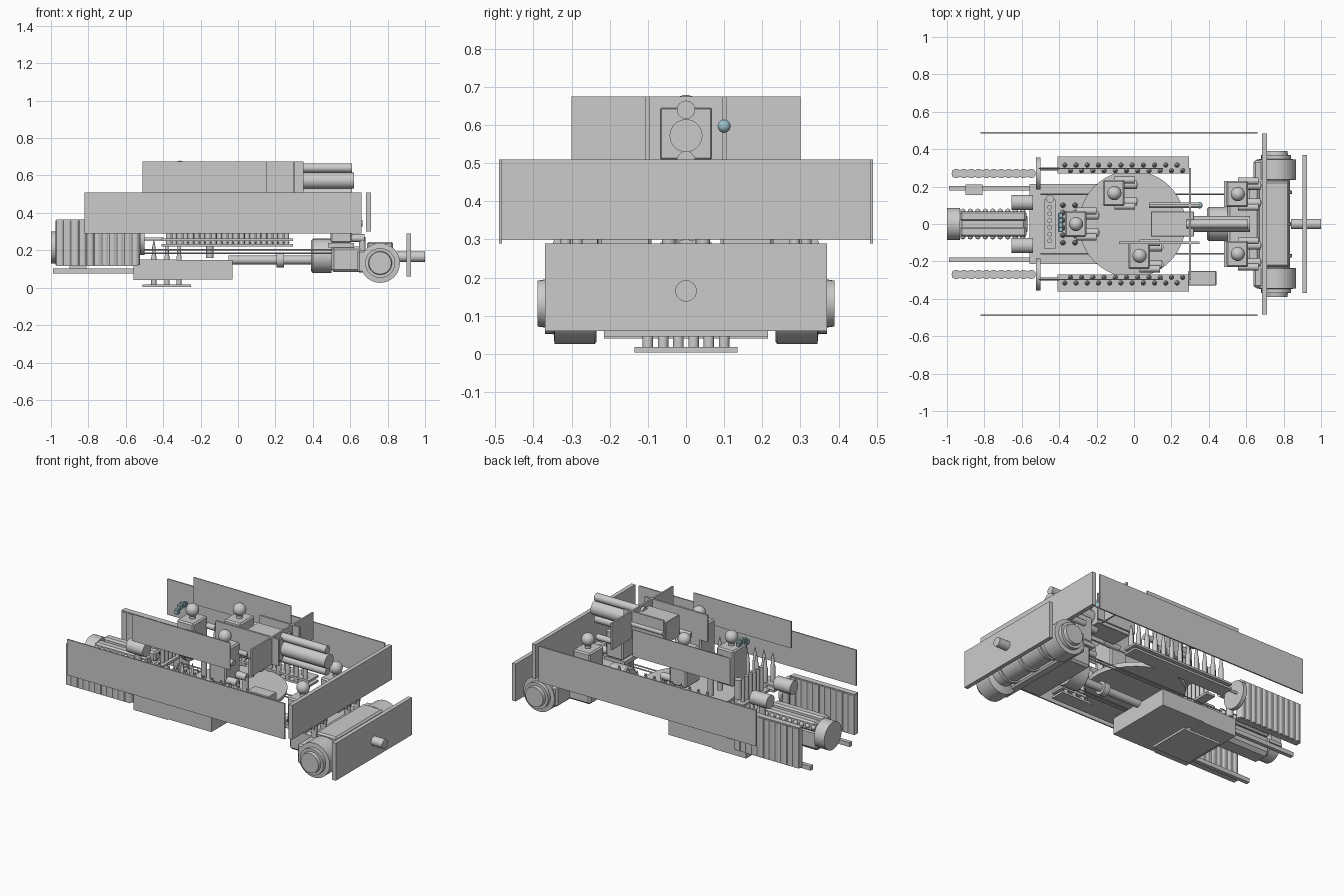
import bpy, bmesh, math
from mathutils import Vector

if "Cube" in bpy.data.objects:
    bpy.data.objects.remove(bpy.data.objects["Cube"])

teal = bpy.data.materials.new("teal")
teal.diffuse_color = (0.35, 0.55, 0.6, 1)
teal.use_nodes = True
teal.node_tree.nodes["Principled BSDF"].inputs["Base Color"].default_value = teal.diffuse_color

def finish(name, bm, smooth=False, mat=None):
    me = bpy.data.meshes.new(name)
    bm.to_mesh(me)
    bm.free()
    ob = bpy.data.objects.new(name, me)
    bpy.context.collection.objects.link(ob)
    if mat:
        me.materials.append(mat)
    if smooth:
        bpy.context.view_layer.objects.active = ob
        ob.select_set(True)
        bpy.ops.object.shade_smooth_by_angle(angle=math.radians(35))
        ob.select_set(False)
    return ob

def box(name, x, y, z, mat=None, bevel=0):
    bm = bmesh.new()
    bmesh.ops.create_cube(bm, size=1)
    for v in bm.verts:
        v.co = Vector([(a + b) / 2 + c * (b - a) for (a, b), c in zip((x, y, z), v.co)])
    if bevel:
        bmesh.ops.bevel(bm, geom=bm.edges[:], offset=bevel, segments=1, affect='EDGES')
    return finish(name, bm, mat=mat)

def lathe(name, base, axis, profile, sides=24, mat=None):
    """Turn (distance, radius) pairs around an axis starting at base."""
    bm = bmesh.new()
    q = Vector((0, 0, 1)).rotation_difference(Vector(axis))
    rings = []
    for d, r in profile:
        rings.append([bm.verts.new(Vector(base) + q @ Vector(
            (r * math.cos(2 * math.pi * i / sides), r * math.sin(2 * math.pi * i / sides), d)))
            for i in range(sides)])
    for a, b in zip(rings, rings[1:]):
        for i in range(sides):
            j = (i + 1) % sides
            bm.faces.new((a[i], a[j], b[j], b[i]))
    bm.faces.new(rings[0][::-1])
    bm.faces.new(rings[-1])
    return finish(name, bm, True, mat)

def rod(name, base, axis, length, r, sides=24, mat=None):
    return lathe(name, base, axis, [(0, r), (length, r)], sides, mat)

def ball(name, c, r, mat=None):
    bm = bmesh.new()
    bmesh.ops.create_uvsphere(bm, u_segments=20, v_segments=12, radius=r)
    bmesh.ops.translate(bm, verts=bm.verts, vec=c)
    return finish(name, bm, True, mat)

X, Y, Z = (1, 0, 0), (0, 1, 0), (0, 0, 1)

def shell(x, y, z, h, r=0.014):
    lathe("shell", (x, y, z), Z, [(0, r), (h * .62, r), (h * .66, r * .8), (h * .85, r * .6), (h, r * .1)], 12)

# Armour plates of hull and turret
for s in (-1, 1):
    box("hull_side_plate", (-.82, .66), (s * .487 - .004, s * .487 + .004), (.29, .51))
    box("turret_side_plate", (-.51, .155), (s * .297 - .003, s * .297 + .003), (.51, .675))
    box("gun_cheek_plate", (-.08 if s < 0 else .08, .35), (s * .1 - .006, s * .1 + .006), (.51, .675))
box("turret_front_plate", (.295, .305), (-.3, .3), (.51, .675))
box("hull_front_upper_plate", (.685, .71), (-.485, .485), (.3, .51))
box("hull_front_lower_plate", (.9, .925), (-.37, .37), (.06, .29))
rod("front_shaft", (.84, 0, .165), X, .16, .028)

# Gun with recoil cylinders
box("gun_breech", (.09, .32), (-.067, .067), (.51, .645), bevel=.003)
rod("gun_barrel", (.25, 0, .572), X, .37, .043, 32)
for z in (.64, .507):
    rod("recoil_cylinder", (.28, 0, z), X, .33, .024)
rod("coaxial_gun", (.08, .1, .597), X, .27, .015, 16)
ball("coaxial_sight", (.35, .1, .597), .017, teal)

# Crew figures
def crew(x, y, head, seat=.37):
    box("crew_torso", (x - .06, x + .055), (y - .07, y + .07), (seat, head - .05), bevel=.008)
    rod("crew_neck", (x, y, head - .06), Z, .03, .018, 16)
    ball("crew_head", (x, y, head), .038)
    for s in (-1, 1):
        rod("crew_arm", (x, y + s * .07, head - .11), X, .11, .018, 16)
        rod("crew_thigh", (x, y + s * .045, seat + .025), X, .12, .022, 16)
        rod("crew_shin", (x + .11, y + s * .045, seat - .1), Z, .13, .018, 16)

crew(-.31, 0, .641)
crew(-.105, .165, .635)
crew(.03, -.17, .635)
for s in (-1, 1):
    crew(.555, s * .16, .455, seat=.24)
    box("crew_seat", (.48, .62), (s * .16 - .07, s * .16 + .07), (.215, .24))
# Small teal handset beside the commander
for y, z in ((-.03, .62), (-.005, .638), (.02, .645), (.045, .635)):
    box("teal_handset", (-.405, -.38), (y - .013, y + .013), (z - .015, z + .015), teal, .003)
rod("radio_post", (-.45, .135, .35), Z, .12, .022, 16)

# Turret basket floor
lathe("basket_floor", (-.01, 0, .22), Z, [(0, .2), (0, .28), (.025, .285), (.025, .2)], 48)
rod("basket_hub", (-.15, 0, .16), Z, .06, .02)

# Sponson racks with standing shells
for s in (-1, 1):
    for z in (.22, .25):
        box("sponson_rack", (-.41, .295), (s * .315 - .045, s * .315 + .045), (z, z + .013))
    for i in range(11):
        shell(-.37 + i * .06, s * .315, .23, .21)
        shell(-.34 + i * .06, s * .285, .23, .19)
box("sight_box", (.29, .44), (-.33, -.25), (.38, .43), bevel=.004)

# Floor rack: casing, belly plate and shells
box("rack_casing_rear", (-.56, -.33), (-.215, .215), (.04, .15))
box("rack_casing_front", (-.33, -.03), (-.215, .215), (.045, .148))
box("belly_plate", (-.51, -.25), (-.135, .135), (.004, .018))
for x in (-.45, -.38, -.315):
    for i in range(6):
        shell(x, -.1 + i * .04, .018, .235)
for i in range(6):
    rod("rack_tube", (-.45, -.09 + i * .036, .31), Z, .15, .013, 12)
box("rear_rack_tray", (-.48, -.42), (-.13, .13), (.3, .315))

# Drive shaft and torsion rods
rod("drive_shaft", (-.05, 0, .148), X, .45, .023)
rod("shaft_collar", (.205, 0, .148), X, .04, .04)
lathe("gearbox", (.39, 0, .17), X, [(0, .08), (.01, .092), (.11, .092)], 32)
for s in (-1, 1):
    for z in (.185, .202):
        rod("control_rod", (-.5, s * .16, z), X, 1.04, .004, 10)

# Transmission, steering drums and final drives
box("transmission_case", (.5, .67), (-.22, .22), (.085, .22), bevel=.012)
box("transmission_rear", (.64, .7), (-.34, .34), (.08, .2), bevel=.01)
rod("steering_drum", (.76, -.26, .15), Y, .52, .075, 32)
for y in (-.17, 0, .17):
    rod("drum_rib", (.76, y - .01, .15), Y, .02, .084, 32)
box("brake_cover", (.69, .83), (-.23, .23), (.2, .245), bevel=.01)
for s in (-1, 1):
    lathe("final_drive", (.76, s * .235, .132), (0, s, 0),
          [(0, .1), (.004, .106), (.11, .106), (.112, .08), (.135, .08), (.135, .063), (.155, .06)], 32)

# Engine
rod("engine_flywheel", (-1, 0, .215), X, .07, .085, 32)
box("engine_crankcase", (-.94, -.57), (-.06, .06), (.12, .25), bevel=.02)
for s in (-1, 1):
    box("engine_bank", (-.93, -.575), sorted((s * .015, s * .068)), (.24, .3), bevel=.01)
    for i in range(9):
        ball("bank_bolt", (-.915 + i * .04, s * .068, .27), .014)
    rod("air_cleaner", (-.655, s * .115, .375), X, .115, .041)
    rod("air_duct", (-.6, s * .115, .22), Z, .14, .02, 16)
    # Ribbed radiators and fans
    box("radiator", (-.97, -.535), (s * .27 - .018, s * .27 + .018), (.115, .365))
    for i in range(11):
        rod("radiator_tube", (-.95 + i * .04, s * .27, .12), Z, .24, .025, 12)
    rod("fan_disc", (-.525, s * .27, .26), X, .025, .085, 32)
    rod("fan_shaft", (-.5, s * .295, .26), X, .1, .008, 12)
    # Exhaust bars beside the engine
    box("exhaust_bar", (-.99, -.53), (s * .19 - .012, s * .19 + .012), (.075, .102))
box("exhaust_box", (-.9, -.81), (.155, .21), (.1, .12))
